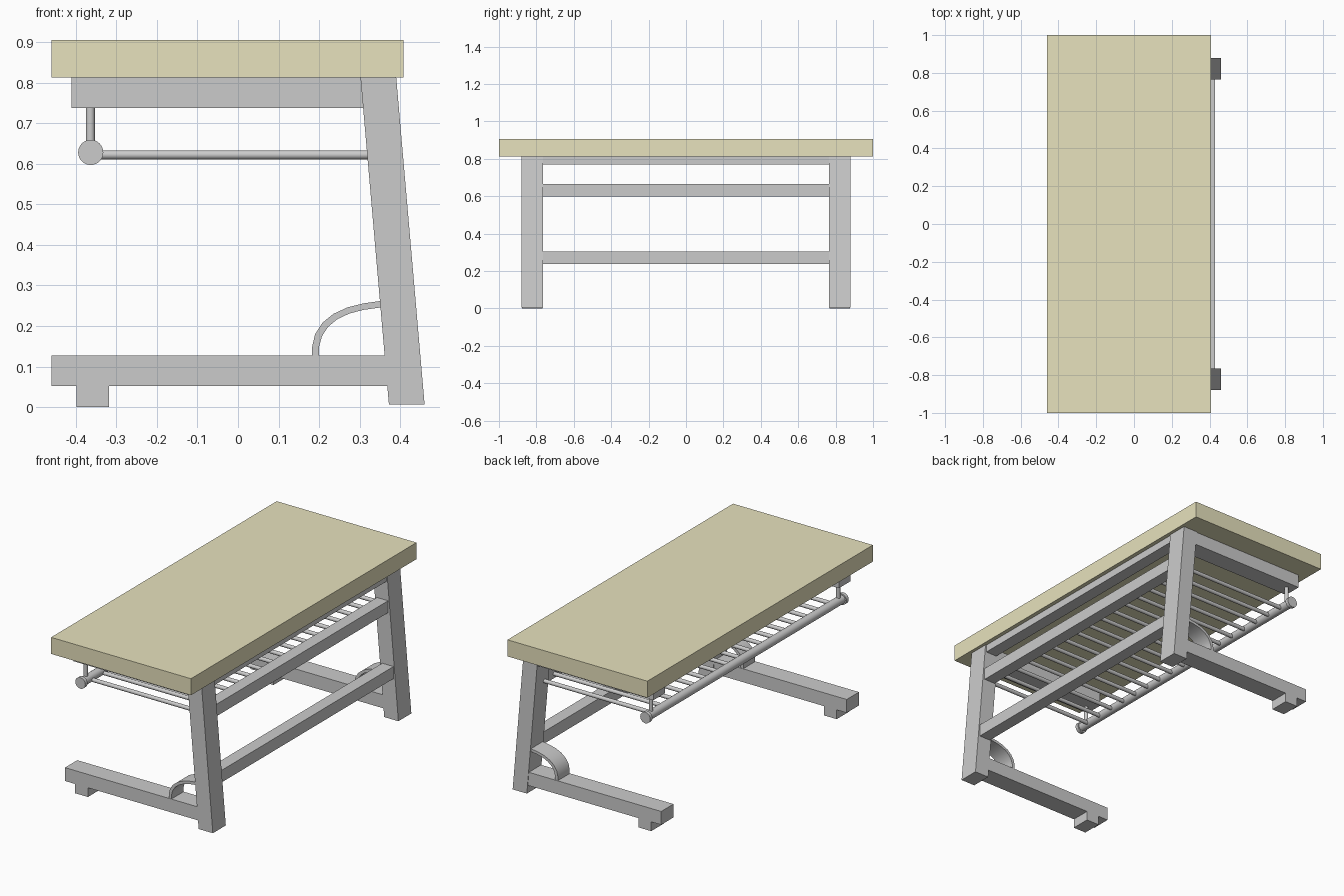
import bpy, bmesh, math
from mathutils import Vector

if "Cube" in bpy.data.objects:
    bpy.data.objects.remove(bpy.data.objects["Cube"])


def prism(name, profile, y0, y1, smooth=False):
    """Extrude an (x, z) outline along y."""
    bm = bmesh.new()
    face = bm.faces.new([bm.verts.new((x, y0, z)) for x, z in profile])
    ext = bmesh.ops.extrude_face_region(bm, geom=[face])
    moved = [v for v in ext["geom"] if isinstance(v, bmesh.types.BMVert)]
    bmesh.ops.translate(bm, verts=moved, vec=(0, y1 - y0, 0))
    bmesh.ops.recalc_face_normals(bm, faces=bm.faces)
    me = bpy.data.meshes.new(name)
    bm.to_mesh(me)
    bm.free()
    ob = bpy.data.objects.new(name, me)
    bpy.context.collection.objects.link(ob)
    if smooth:
        shade(ob)
    return ob


def shade(ob):
    bpy.ops.object.select_all(action='DESELECT')
    ob.select_set(True)
    bpy.context.view_layer.objects.active = ob
    bpy.ops.object.shade_smooth_by_angle(angle=math.radians(35))


def box(name, x0, x1, y0, y1, z0, z1):
    return prism(name, [(x0, z0), (x1, z0), (x1, z1), (x0, z1)], y0, y1)


def rod(name, a, b, r, sides=20):
    a, b = Vector(a), Vector(b)
    bpy.ops.mesh.primitive_cylinder_add(vertices=sides, radius=r, depth=(b - a).length,
                                        location=(a + b) / 2)
    ob = bpy.context.object
    ob.name = name
    ob.rotation_euler = (b - a).to_track_quat('Z', 'Y').to_euler()
    shade(ob)
    return ob


# Table top
top = box("table_top", -0.46, 0.408, -1, 1, 0.812, 0.905)
mat = bpy.data.materials.new("pale_wood")
mat.diffuse_color = (0.8, 0.76, 0.51, 1)
mat.use_nodes = True
mat.node_tree.nodes["Principled BSDF"].inputs["Base Color"].default_value = mat.diffuse_color
top.data.materials.append(mat)

# Curved brace outline between foot and leg
outer = [(0.183, 0.12), (0.183, 0.15), (0.19, 0.18), (0.208, 0.208),
         (0.235, 0.23), (0.27, 0.246), (0.31, 0.256), (0.36, 0.263)]
inner = [(0.2, 0.12), (0.2, 0.15), (0.207, 0.175), (0.222, 0.198),
         (0.245, 0.217), (0.275, 0.231), (0.31, 0.24), (0.36, 0.247)]

# Side frames, mirrored across y
for s, side in ((-1, "front"), (1, "back")):
    y0, y1 = s * 0.765, s * 0.88
    prism(side + "_leg", [(0.372, 0.006), (0.46, 0.006), (0.39, 0.812), (0.302, 0.812)], y0, y1)
    box(side + "_foot", -0.46, 0.385, y0 + s * 0.003, y1 - s * 0.003, 0.052, 0.127)
    box(side + "_foot_pad", -0.398, -0.318, y0 + s * 0.003, y1 - s * 0.003, 0, 0.06)
    box(side + "_top_arm", -0.41, 0.32, y0 + s * 0.005, y1 - s * 0.005, 0.737, 0.812)
    prism(side + "_brace", outer + inner[::-1], y0 + s * 0.005, y1 - s * 0.005, True)
    rod(side + "_rack_hanger", (-0.364, s * 0.83, 0.63), (-0.364, s * 0.83, 0.74), 0.011)
    rod(side + "_rack_cap", (-0.363, s * 0.86, 0.628), (-0.363, s * 0.88, 0.628), 0.031, 32)

# Rails joining the legs
for name, x0, x1, z0, z1 in (("top_rail", 0.315, 0.385, 0.77, 0.812),
                             ("upper_rail", 0.327, 0.396, 0.598, 0.665),
                             ("lower_rail", 0.36, 0.43, 0.237, 0.305)):
    box(name, x0, x1, -0.77, 0.77, z0, z1)

# Hanging rack: long bar and cross rods
rod("rack_bar", (-0.363, -0.87, 0.628), (-0.363, 0.87, 0.628), 0.024, 24)
for i in range(17):
    y = -0.8 + i * 0.1
    rod(f"rack_rod_{i + 1}", (-0.36, y, 0.622), (0.345, y, 0.622), 0.011, 16)
